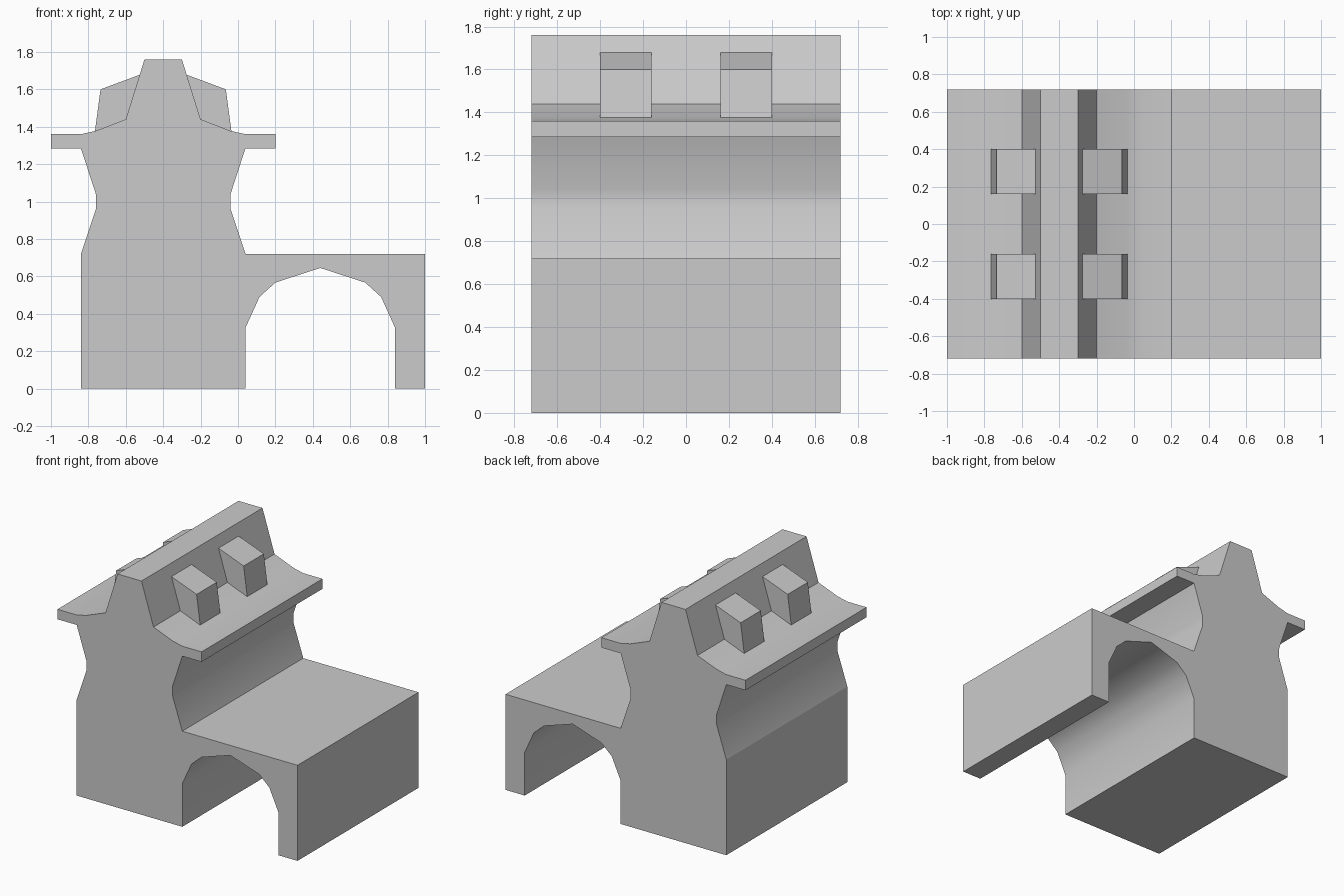
import bpy, bmesh, math

if "Cube" in bpy.data.objects:
    bpy.data.objects.remove(bpy.data.objects["Cube"])

CX = -0.4  # centre line of the tower


def prism(name, profile, y0, y1, crease_z=None):
    """Extrude an x-z profile along y, smooth over shallow bends."""
    bm = bmesh.new()
    face = bm.faces.new([bm.verts.new((x, y0, z)) for x, z in profile])
    ext = bmesh.ops.extrude_face_region(bm, geom=[face])
    new = [g for g in ext["geom"] if isinstance(g, bmesh.types.BMVert)]
    bmesh.ops.translate(bm, verts=new, vec=(0, y1 - y0, 0))
    bmesh.ops.recalc_face_normals(bm, faces=bm.faces[:])
    for f in bm.faces:
        f.smooth = True
    for e in bm.edges:
        sharp = e.calc_face_angle(0) > math.radians(40)
        if crease_z is not None:
            sharp = sharp or all(abs(v.co.z - crease_z) < 1e-4 for v in e.verts)
        e.smooth = not sharp
    mesh = bpy.data.meshes.new(name)
    bm.to_mesh(mesh)
    bm.free()
    obj = bpy.data.objects.new(name, mesh)
    bpy.context.collection.objects.link(obj)
    return obj


# Tower side: pinched neck, eave, flared roof, ridge (offsets from centre line)
side = [(0.44, 0.72), (0.36, 0.96), (0.36, 1.04), (0.44, 1.285), (0.6, 1.285),
        (0.6, 1.36), (0.44, 1.36), (0.36, 1.378), (0.2, 1.44), (0.1, 1.76)]

# Arched side wing, from its outer top corner round to the tower foot
arch_half = [(0.4, 0), (0.4, 0.325), (0.325, 0.49), (0.24, 0.567)]
arch = ([(0.44 + x, z) for x, z in arch_half] + [(0.44, 0.645)]
        + [(0.44 - x, z) for x, z in reversed(arch_half)])

# House body: tower and wing as one continuous section
body = ([(CX + x, z) for x, z in reversed(side)]
        + [(1.0, 0.72), (1.0, 0)] + arch
        + [(CX - 0.44, 0)]
        + [(CX - x, z) for x, z in side])
prism("house_body", body, -0.72, 0.72, crease_z=0.72)

# Dormers: two on each roof slope, tails buried in the roof
dormer = [(0.365, 1.375), (0.335, 1.6), (0.12, 1.68), (0.12, 1.375)]
for s, label in ((1, "right"), (-1, "left")):
    for y0, end in ((-0.4, "front"), (0.16, "back")):
        prism(f"dormer_{label}_{end}",
              [(CX + s * x, z) for x, z in dormer], y0, y0 + 0.24)
